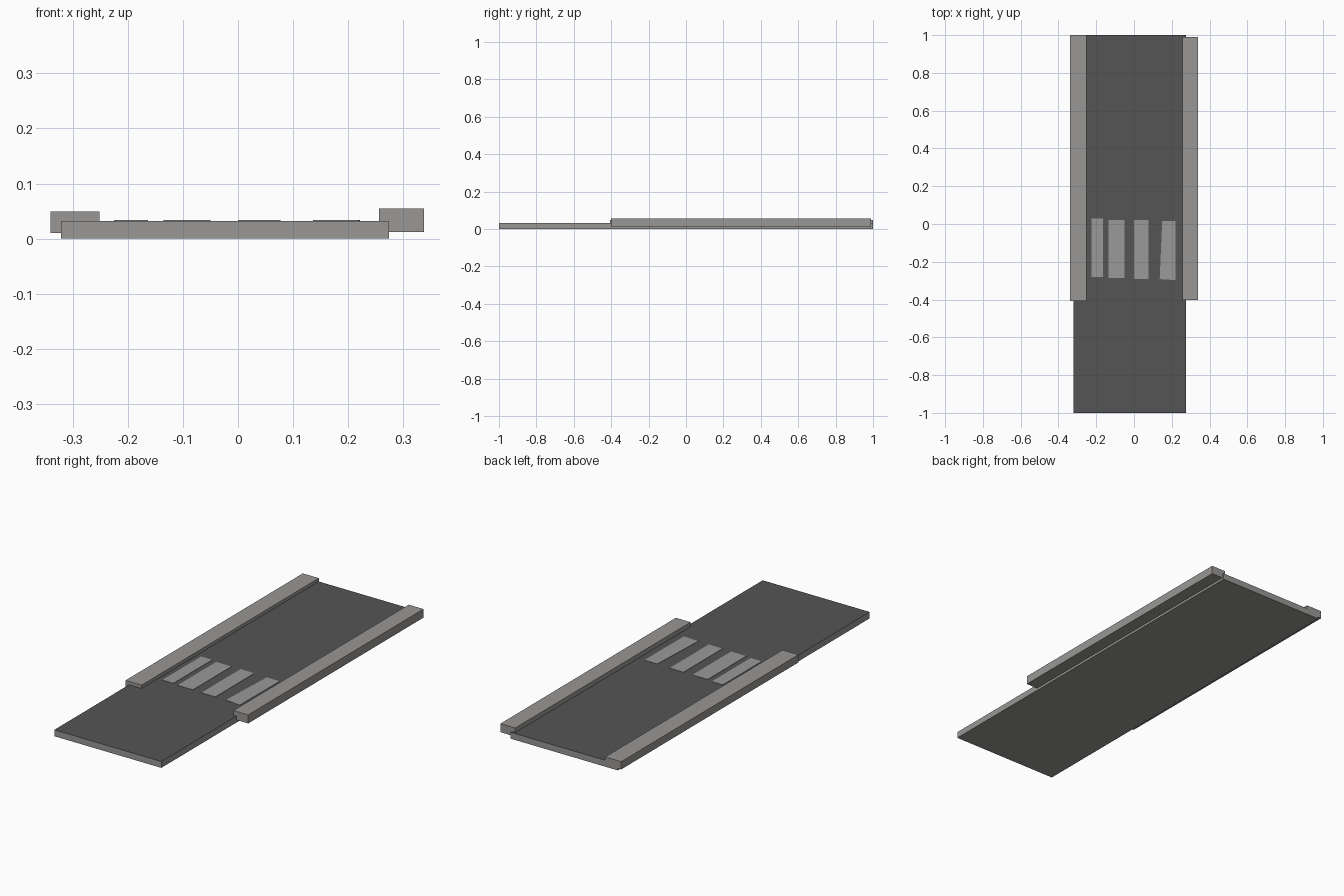
import bpy
import bmesh

if "Cube" in bpy.data.objects:
    bpy.data.objects.remove(bpy.data.objects["Cube"])


def material(name, rgb):
    m = bpy.data.materials.new(name)
    m.diffuse_color = (*rgb, 1.0)
    m.use_nodes = True
    m.node_tree.nodes["Principled BSDF"].inputs["Base Color"].default_value = m.diffuse_color
    return m


concrete = material("concrete grey", (0.32, 0.31, 0.30))
asphalt = material("asphalt dark grey", (0.090, 0.090, 0.090))
paint = material("road paint grey", (0.32, 0.32, 0.32))


def prism(name, outline, z0, z1, *mats):
    """Extrude a flat outline from z0 up to z1."""
    bm = bmesh.new()
    base = bm.faces.new([bm.verts.new((x, y, z0)) for x, y in outline])
    ext = bmesh.ops.extrude_face_region(bm, geom=[base], use_keep_orig=True)
    for v in ext["geom"]:
        if isinstance(v, bmesh.types.BMVert):
            v.co.z = z1
    bmesh.ops.recalc_face_normals(bm, faces=bm.faces[:])
    me = bpy.data.meshes.new(name)
    # a second material, if given, covers the top face
    for f in bm.faces:
        f.material_index = 1 if len(mats) > 1 and f.normal.z > 0.5 else 0
    bm.to_mesh(me)
    bm.free()
    for m in mats:
        me.materials.append(m)
    ob = bpy.data.objects.new(name, me)
    bpy.context.collection.objects.link(ob)
    return ob


def rect(x0, x1, y0, y1):
    return [(x0, y0), (x1, y0), (x1, y1), (x0, y1)]


# Road slab: concrete body with an asphalt top
prism("road_slab", rect(-0.321, 0.274, -1.0, 1.0), 0.0, 0.032, concrete, asphalt)

# Kerbs overlapping both edges of the road
prism("left_kerb", rect(-0.34, -0.251, -0.407, 1.0), 0.010, 0.049, concrete)
prism("right_kerb", rect(0.256, 0.338, -0.402, 0.99), 0.012, 0.055, concrete)

# Painted crossing stripes, slightly uneven
stripes = [
    rect(-0.225, -0.163, -0.28, 0.028),
    rect(-0.135, -0.050, -0.286, 0.020),
    rect(0.0, 0.077, -0.29, 0.020),
    [(0.136, -0.292), (0.219, -0.297), (0.221, 0.015), (0.149, 0.015)],
]
for i, outline in enumerate(stripes):
    prism(f"crossing_stripe_{i + 1}", outline, 0.0315, 0.0335, paint)
